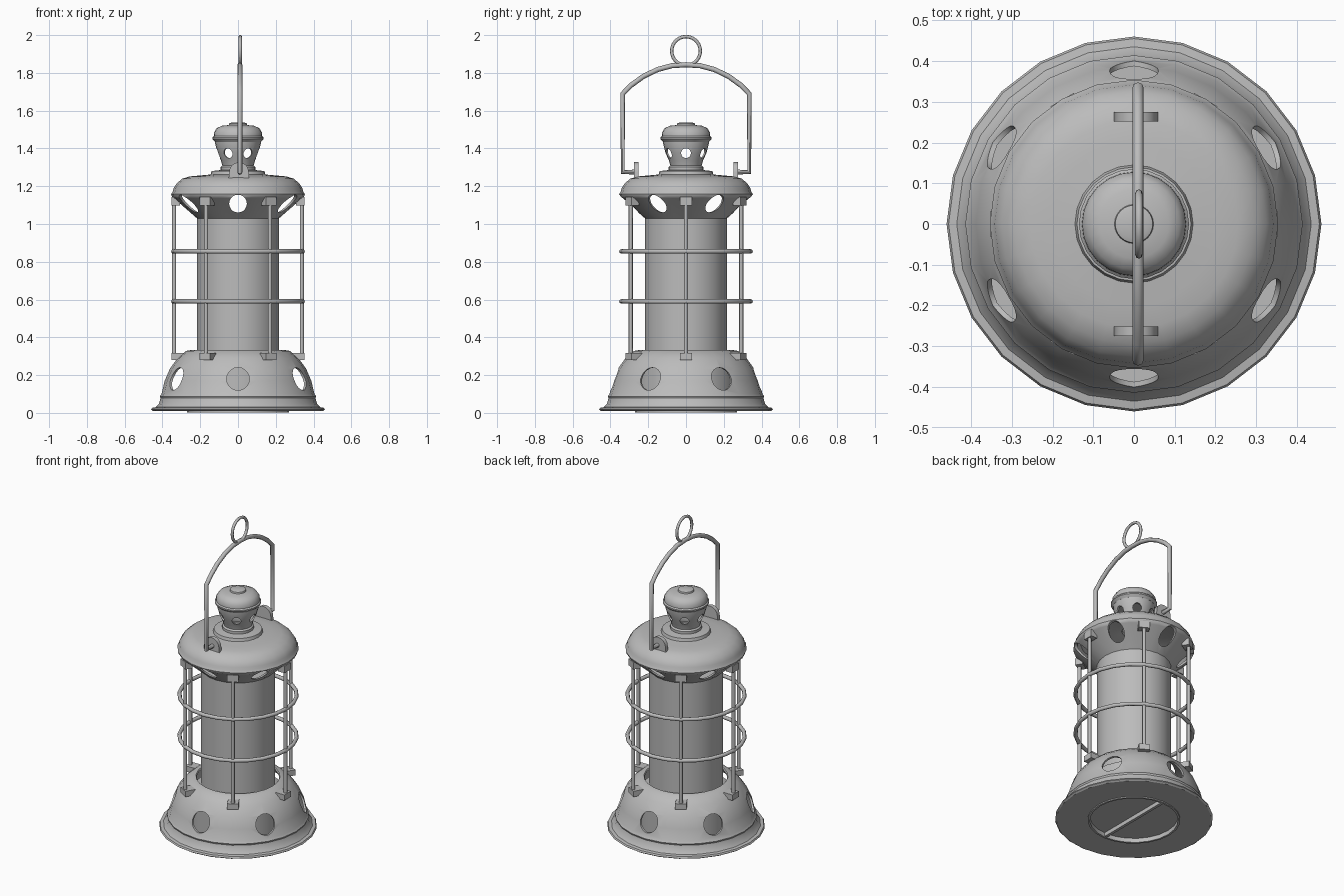
import bpy, bmesh
from math import sin, cos, pi, radians
from mathutils import Matrix, Vector

if "Cube" in bpy.data.objects:
    bpy.data.objects.remove(bpy.data.objects["Cube"])

GREY = (0.5, 0.5, 0.5, 1)
metal = bpy.data.materials.new("grey metal")
metal.use_nodes = True
metal.diffuse_color = GREY
metal.node_tree.nodes["Principled BSDF"].inputs["Base Color"].default_value = GREY


def activate(obj):
    bpy.ops.object.select_all(action="DESELECT")
    obj.select_set(True)
    bpy.context.view_layer.objects.active = obj


def finish(obj, angle=35):
    activate(obj)
    bpy.ops.object.shade_smooth_by_angle(angle=radians(angle))
    return obj


def add_mesh(name, bm):
    bmesh.ops.recalc_face_normals(bm, faces=bm.faces)
    mesh = bpy.data.meshes.new(name)
    bm.to_mesh(mesh)
    bm.free()
    mesh.materials.append(metal)
    obj = bpy.data.objects.new(name, mesh)
    bpy.context.collection.objects.link(obj)
    return obj


def lathe(name, profile, sides=24, closed=False):
    """Spin (radius, height) points; closed profiles make a thick shell."""
    bm = bmesh.new()
    rings = []
    for r, z in profile:
        if r == 0:
            rings.append([bm.verts.new((0, 0, z))] * sides)
        else:
            rings.append([bm.verts.new((r * sin(2 * pi * i / sides), r * cos(2 * pi * i / sides), z))
                          for i in range(sides)])
    pairs = list(zip(rings, rings[1:]))
    if closed:
        pairs.append((rings[-1], rings[0]))
    for a, b in pairs:
        for i in range(sides):
            j = (i + 1) % sides
            bm.faces.new(list(dict.fromkeys((a[i], a[j], b[j], b[i]))))
    return add_mesh(name, bm)


def punch_holes(obj, radius, height, start, near, far):
    """Cut six round holes through a shell, spaced evenly about its axis."""
    bm = bmesh.new()
    for k in range(6):
        place = (Matrix.Rotation(radians(start + 60 * k), 4, "Z")
                 @ Matrix.Translation(((near + far) / 2, 0, height))
                 @ Matrix.Rotation(pi / 2, 4, "Y"))
        bmesh.ops.create_cone(bm, cap_ends=True, segments=20, radius1=radius,
                              radius2=radius, depth=far - near, matrix=place)
    cutter = add_mesh("hole_cutter", bm)
    cutter.hide_render = True
    mod = obj.modifiers.new("holes", "BOOLEAN")
    mod.object = cutter
    mod.operation = "DIFFERENCE"
    mod.solver = "EXACT"
    activate(obj)
    bpy.ops.object.modifier_apply(modifier=mod.name)
    bpy.data.objects.remove(cutter)


def tube(name, points, radius, cyclic=False):
    curve = bpy.data.curves.new(name, "CURVE")
    curve.dimensions = "3D"
    curve.bevel_depth = radius
    curve.bevel_resolution = 2
    curve.use_fill_caps = True
    spline = curve.splines.new("POLY")
    spline.points.add(len(points) - 1)
    for p, co in zip(spline.points, points):
        p.co = (*co, 1)
    spline.use_cyclic_u = cyclic
    curve.materials.append(metal)
    obj = bpy.data.objects.new(name, curve)
    bpy.context.collection.objects.link(obj)
    activate(obj)
    bpy.ops.object.convert(target="MESH")
    return finish(bpy.context.object, 50)


def box(name, size, matrix):
    bm = bmesh.new()
    bmesh.ops.create_cube(bm, size=1, matrix=matrix @ Matrix.Diagonal((*size, 1)))
    return add_mesh(name, bm)


# Flared base shell with a rolled rim and air holes
base = lathe("base", [(0.26, 0.01), (0.45, 0.01), (0.46, 0.017), (0.455, 0.027), (0.435, 0.03),
                      (0.418, 0.05), (0.41, 0.078), (0.414, 0.088), (0.405, 0.1), (0.388, 0.17),
                      (0.36, 0.235), (0.32, 0.29), (0.275, 0.328), (0.245, 0.333), (0.24, 0.325),
                      (0.265, 0.315), (0.31, 0.28), (0.35, 0.225), (0.376, 0.165),
                      (0.395, 0.09), (0.405, 0.022), (0.26, 0.022)], closed=True)
punch_holes(base, 0.06, 0.18, 30, 0.28, 0.5)
finish(base)

# Fuel tank inside the base, recessed underneath, with a grip bar
finish(lathe("fuel_tank", [(0, 0.03), (0.257, 0.03), (0.257, 0.003), (0.27, 0.003),
                           (0.27, 0.25), (0.215, 0.27), (0, 0.27)]))
box("tank_grip_bar", (0.018, 0.52, 0.026), Matrix.Translation((0, 0, 0.018)))

# Glass chimney
finish(lathe("glass", [(0, 0.26), (0.217, 0.26), (0.217, 1.035), (0, 1.035)]))

# Domed cap with a sloping perforated collar
cap = lathe("cap", [(0.205, 1.032), (0.215, 1.028), (0.34, 1.137), (0.35, 1.145), (0.354, 1.158),
                    (0.345, 1.172), (0.342, 1.188), (0.325, 1.215), (0.295, 1.24), (0.255, 1.252),
                    (0.2, 1.257), (0.145, 1.262), (0.14, 1.28), (0.07, 1.288), (0.07, 1.27),
                    (0.13, 1.25), (0.25, 1.238), (0.315, 1.205), (0.335, 1.158), (0.33, 1.145)],
            closed=True)
punch_holes(cap, 0.047, 1.108, 30, 0.22, 0.45)
finish(cap)

# Vented chimney head with its own lid and knob
vent = lathe("vent", [(0.08, 1.278), (0.092, 1.28), (0.092, 1.302), (0.083, 1.31), (0.09, 1.335),
                      (0.108, 1.375), (0.12, 1.42), (0.122, 1.44), (0.11, 1.44), (0.098, 1.375),
                      (0.08, 1.335), (0.072, 1.305)], closed=True)
punch_holes(vent, 0.026, 1.375, 0, 0.06, 0.16)
finish(vent)
finish(lathe("vent_lid", [(0, 1.435), (0.122, 1.435), (0.135, 1.45), (0.135, 1.458), (0.128, 1.465),
                          (0.127, 1.485), (0.112, 1.508), (0.085, 1.52), (0.048, 1.524),
                          (0.046, 1.533), (0.035, 1.537), (0, 1.538)]))

# Cage: six uprights with mounting blocks, two hoops
for k in range(6):
    turn = Matrix.Rotation(radians(60 * k), 4, "Z")
    tube(f"cage_bar_{k + 1}", [turn @ Vector((0.338, 0, z)) for z in (0.29, 1.13)], 0.011)
    box(f"lower_block_{k + 1}", (0.065, 0.065, 0.036), turn @ Matrix.Translation((0.32, 0, 0.299)))
    box(f"upper_block_{k + 1}", (0.045, 0.065, 0.044), turn @ Matrix.Translation((0.33, 0, 1.121)))
for name, z in (("lower_hoop", 0.59), ("upper_hoop", 0.855)):
    tube(name, [(0.342 * cos(2 * pi * i / 24), 0.342 * sin(2 * pi * i / 24), z)
                for i in range(24)], 0.012, True)

# Bail handle hinged on two lugs, with a hanging ring
HX = 0.01
half = [(0.335, 1.275), (0.335, 1.69), (0.29, 1.735), (0.225, 1.782), (0.15, 1.818),
        (0.075, 1.838)]
arch = [(0.265, 1.275)] + half + [(0, 1.843)]
path = [(HX, -y, z) for y, z in arch] + [(HX, y, z) for y, z in reversed(arch[:-1])]
tube("handle", path, 0.0135)
tube("hanging_ring", [(HX + 0.002, 0.076 * cos(2 * pi * i / 28), 1.916 + 0.076 * sin(2 * pi * i / 28))
                      for i in range(28)], 0.009, True)
for side, name in ((-1, "front_lug"), (1, "back_lug")):
    bm = bmesh.new()
    outline = [(-0.055, 1.235), (0.055, 1.235)]
    outline += [(0.052 * cos(pi * i / 8), 1.275 + 0.052 * sin(pi * i / 8)) for i in range(9)]
    face = bm.faces.new([bm.verts.new((x + HX / 2, side * 0.251, z)) for x, z in outline])
    out = bmesh.ops.extrude_face_region(bm, geom=[face])["geom"]
    bmesh.ops.translate(bm, vec=(0, side * 0.024, 0),
                        verts=[v for v in out if isinstance(v, bmesh.types.BMVert)])
    finish(add_mesh(name, bm))
